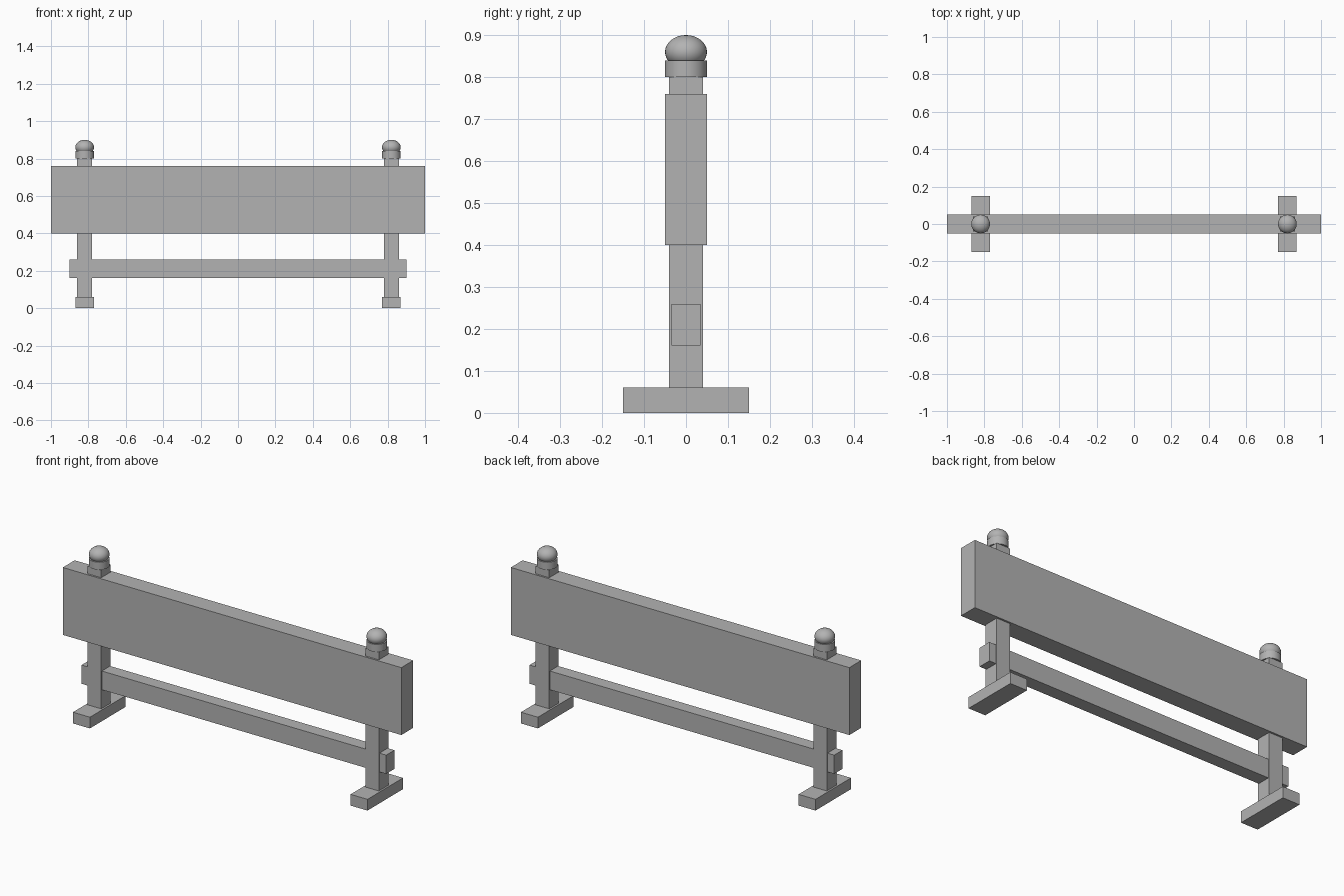
import bpy, math

if "Cube" in bpy.data.objects:
    bpy.data.objects.remove(bpy.data.objects["Cube"])

grey = bpy.data.materials.new("plain grey")
grey.diffuse_color = (0.45, 0.45, 0.45, 1)
grey.use_nodes = True
grey.node_tree.nodes["Principled BSDF"].inputs["Base Color"].default_value = grey.diffuse_color


def finish(name):
    ob = bpy.context.object
    ob.name = name
    ob.data.materials.append(grey)
    bpy.ops.object.transform_apply(location=False, rotation=False, scale=True)
    return ob


def box(name, x, y, z0, z1, wx, wy):
    bpy.ops.mesh.primitive_cube_add(size=1, location=(x, y, (z0 + z1) / 2))
    bpy.context.object.scale = (wx, wy, z1 - z0)
    return finish(name)


# Long board and lower rail
box("board", 0, 0, 0.40, 0.76, 2.0, 0.10)
box("lower_rail", 0, 0, 0.16, 0.26, 1.8, 0.07)

# Matching supports at each end
for side, x in (("left", -0.82), ("right", 0.82)):
    box(side + "_foot", x, 0, 0, 0.06, 0.10, 0.30)
    box(side + "_post", x, 0, 0.06, 0.80, 0.08, 0.08)

    # Round collar on the post
    bpy.ops.mesh.primitive_cylinder_add(vertices=32, radius=0.05, depth=0.04,
                                        location=(x, 0, 0.82))
    finish(side + "_collar")
    bpy.ops.object.shade_smooth_by_angle(angle=math.radians(30))

    # Flattened ball cap
    bpy.ops.mesh.primitive_uv_sphere_add(segments=32, ring_count=16, radius=0.05,
                                         location=(x, 0, 0.86))
    bpy.context.object.scale = (1, 1, 0.8)
    finish(side + "_ball_cap")
    bpy.ops.object.shade_smooth()
